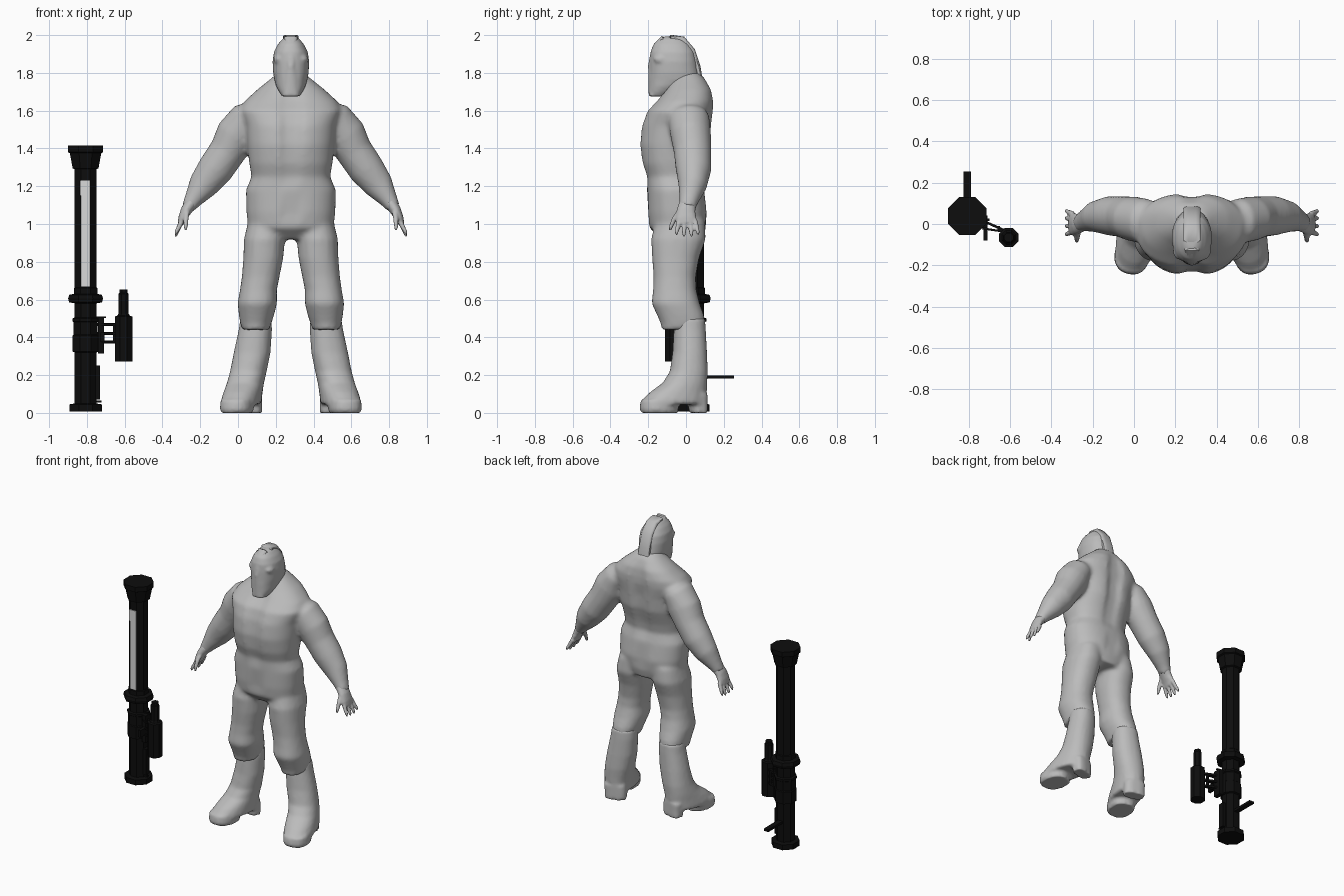
import bpy, bmesh, math
from mathutils import Vector, Matrix

CX = 0.28  # centre line of the figure


def mat(name, c):
    m = bpy.data.materials.new(name)
    m.diffuse_color = (c, c, c, 1)
    return m


GREY, BLACK, PALE = mat("grey", 0.5), mat("black", 0.004), mat("pale grey", 0.7)


def loft(bm, rings, n=20, flat=True, power=1.0, yaw=0, side=1):
    """Rings are (x, y, z, half width, half depth[, centre groove])."""
    pts = [Vector(r[:3]) for r in rings]
    rows = []
    for i, r in enumerate(rings):
        t = Vector((0, 0, 1)) if flat else (pts[min(i + 1, len(pts) - 1)] - pts[max(i - 1, 0)]).normalized()
        u = Vector((0, 1, 0)).cross(t)
        u = u.normalized() if u.length > 0.01 else Vector((1, 0, 0))
        v = t.cross(u)
        g = r[5] if len(r) > 5 else 0
        row = []
        for k in range(n):
            a = 2 * math.pi * (k + 0.5) / n
            c, s = math.cos(a), math.sin(a)
            c, s = (math.copysign(abs(q) ** power, q) for q in (c, s))
            d = s * (r[4] - g * math.exp(-(c * r[3] / 0.04) ** 2))
            p = pts[i] + Matrix.Rotation(yaw, 3, 'Z') @ (u * c * r[3] + v * d)
            row.append(bm.verts.new((p.x * side, p.y, p.z)))
        rows.append(row)
    faces = []
    for p, q in zip(rows, rows[1:]):
        for k in range(n):
            faces.append(bm.faces.new((p[k], p[(k + 1) % n], q[(k + 1) % n], q[k])))
    faces += [bm.faces.new(rows[0][::-1]), bm.faces.new(rows[-1])]
    bmesh.ops.recalc_face_normals(bm, faces=faces)


def both(bm, rings, **kw):
    for s in (1, -1):
        loft(bm, rings, side=s, **kw)


def finish(bm, name, m, x=0, voxel=0, smooth=0, angle=None):
    me = bpy.data.meshes.new(name)
    bm.to_mesh(me)
    bm.free()
    ob = bpy.data.objects.new(name, me)
    bpy.context.collection.objects.link(ob)
    ob.location.x = x
    me.materials.append(m)
    if voxel:
        r = ob.modifiers.new("blend", 'REMESH')
        r.mode, r.voxel_size, r.use_smooth_shade = 'VOXEL', voxel, True
        s = ob.modifiers.new("soften", 'SMOOTH')
        s.factor, s.iterations = 0.5, smooth
    elif angle:
        bpy.ops.object.select_all(action='DESELECT')
        ob.select_set(True)
        bpy.context.view_layer.objects.active = ob
        bpy.ops.object.shade_smooth_by_angle(angle=math.radians(angle))
    return ob


# Body: torso, arms and trousers blended together
bm = bmesh.new()
loft(bm, [(0, -.02, .92, .15, .11), (0, -.045, .98, .225, .15), (0, -.045, 1.06, .235, .16, .015),
          (0, -.055, 1.18, .238, .152), (0, -.065, 1.25, .208, .145, .015), (0, -.07, 1.32, .22, .165, .02),
          (0, -.06, 1.42, .232, .19, .03), (0, -.05, 1.52, .24, .19, .035), (0, -.03, 1.60, .27, .178, .03),
          (0, -.005, 1.65, .245, .155, .03), (0, .015, 1.71, .18, .125, .02), (0, .015, 1.77, .105, .085),
          (0, .01, 1.80, .07, .06)], n=40, power=.85)
both(bm, [(.16, .01, 1.59, .07, .09), (.235, .015, 1.555, .095, .11), (.285, .025, 1.475, .112, .108),
          (.335, .035, 1.385, .098, .1), (.40, .04, 1.29, .096, .095), (.465, .035, 1.205, .08, .076),
          (.52, .015, 1.125, .048, .052), (.545, .005, 1.085, .036, .045)], flat=False)
both(bm, [(.125, -.03, 1.02, .10, .13), (.14, -.04, .92, .109, .145), (.146, -.055, .82, .106, .125),
          (.16, -.06, .72, .10, .112), (.172, -.06, .65, .098, .115), (.178, -.055, .58, .105, .128),
          (.182, -.03, .52, .094, .125), (.186, -.015, .47, .082, .118), (.187, -.035, .44, .07, .095)], power=.9)
finish(bm, "body_suit", GREY, CX, .013, 6)

# Hands with fingers and thumb
bm = bmesh.new()
both(bm, [(.525, .01, 1.115, .035, .045), (.555, .0, 1.07, .03, .05), (.575, .0, 1.03, .022, .055),
          (.585, .003, 1.0, .016, .052)], flat=False, n=14)
for k, y in enumerate((-.038, -.008, .022, .048)):
    e = .01 * (k in (0, 3))
    both(bm, [(.575, y, 1.02, .015, .014), (.592, y * 1.15, .985, .013, .013),
              (.606, y * 1.3, .95 + e, .011, .011), (.612, y * 1.35, .932 + e, .006, .006)], flat=False, n=8)
both(bm, [(.55, -.03, 1.07, .016, .02), (.555, -.06, 1.03, .015, .016), (.557, -.078, .99, .012, .012),
          (.556, -.085, .965, .007, .007)], n=8)
finish(bm, "hands", GREY, CX, .0065, 3)

# Boots: shaft and foot, toe sole and heel block
bm = bmesh.new()
yaw = math.radians(14)
both(bm, [(.185, .02, .50, .082, .08), (.188, .02, .44, .088, .084), (.205, .02, .32, .097, .09),
          (.225, .015, .22, .096, .1), (.24, -.005, .16, .096, .118), (.253, -.04, .11, .098, .152),
          (.262, -.062, .07, .1, .172), (.262, -.064, .045, .1, .174)], yaw=yaw, power=.9)
both(bm, [(.285, -.14, .07, .085, .1), (.286, -.143, .02, .087, .103), (.286, -.14, .0, .082, .098)],
     yaw=yaw, power=.85)
both(bm, [(.23, .06, .10, .075, .05), (.225, .064, .05, .073, .045), (.225, .064, 0, .073, .045)],
     yaw=yaw, power=.7)
finish(bm, "boots", GREY, CX, .011, 4)

# Masked head with brow and beak ridge
bm = bmesh.new()
loft(bm, [(0, -.148, 1.675, .045, .045), (0, -.122, 1.70, .062, .076), (0, -.09, 1.73, .078, .105),
          (0, -.06, 1.765, .088, .135), (0, -.062, 1.80, .094, .13), (0, -.066, 1.86, .097, .125),
          (0, -.07, 1.91, .09, .118), (0, -.075, 1.95, .07, .098), (0, -.075, 1.98, .045, .07),
          (0, -.075, 1.992, .025, .045)], n=32, power=.9)
loft(bm, [(0, -.165, 1.678, .046, .033), (0, -.165, 1.75, .036, .034), (0, -.165, 1.84, .026, .036),
          (0, -.155, 1.90, .035, .035), (0, -.14, 1.93, .03, .03)], n=16, power=.8)
both(bm, [(.06, -.13, 1.855, .03, .035), (.055, -.13, 1.875, .038, .046), (.05, -.12, 1.905, .03, .04)], n=12)
finish(bm, "masked_head", GREY, CX, .008, 4)

# Raised crest running over the crown and down the back of the head
bm = bmesh.new()
loft(bm, [(0, -.15, 1.945, .024, .02), (0, -.12, 1.98, .036, .018), (0, -.08, 1.988, .042, .014),
          (0, -.02, 1.975, .042, .02), (0, .03, 1.915, .042, .02), (0, .06, 1.83, .042, .018),
          (0, .075, 1.77, .042, .012)], n=12, flat=False, power=.6)
finish(bm, "head_crest", GREY, CX, angle=45)

# Launcher tube with flared muzzle and foot, as one octagonal turning
TX, TY = -.807, .038
bm = bmesh.new()
prof = [(.008, .093), (.045, .093), (.05, .062), (.32, .062), (.325, .074), (.41, .074), (.415, .068),
        (.48, .068), (.485, .075), (.50, .075), (.505, .062), (.58, .062), (.585, .094), (.605, .1),
        (.625, .094), (.63, .067), (.66, .067), (.665, .062), (1.29, .062), (1.295, .074),
        (1.375, .09), (1.38, .1), (1.415, .1)]
loft(bm, [(TX, TY, z, r, r) for z, r in prof], n=8)
finish(bm, "launcher_tube", BLACK)

# Sight: wide lower barrel and narrow upper barrel
bm = bmesh.new()
loft(bm, [(-.606, -.065, z, r, r) for z, r in
          ((.272, .05), (.51, .05), (.515, .036), (.525, .029), (.63, .029), (.635, .024), (.652, .024))], n=8)
finish(bm, "sight_barrel", BLACK)


def box(name, c, s, m=BLACK, yaw=0):
    bm = bmesh.new()
    bmesh.ops.create_cube(bm, size=1, matrix=Matrix.Translation(c) @ Matrix.Rotation(yaw, 4, 'Z')
                          @ Matrix.Diagonal((*s, 1)))
    finish(bm, name, m)


# Sight bracket struts
for z in (.375, .42, .468):
    box("sight_strut", (-.685, -.005, z), (.13, .012, .014), yaw=-.42)
    box("sight_strut", (-.675, -.03, z), (.12, .01, .01), yaw=-.15)
box("bracket_plate", (-.725, .01, .41), (.03, .06, .19))
box("bracket_post", (-.655, -.02, .42), (.012, .02, .1))
box("bracket_knob", (-.718, -.05, .40), (.02, .06, .05))
box("tube_pin", (-.725, .02, .507), (.05, .012, .008))

# Rear grip, trigger housing and pale stripe
box("rear_grip", (TX, .175, .19), (.036, .16, .016))
box("trigger_housing", (-.742, .03, .16), (.025, .04, .18))
box("trigger_guard", (-.74, .02, .06), (.035, .012, .012))
box("front_stripe", (TX, -.021, .95), (.046, .008, .56), PALE)
box("front_stripe_top", (TX - .012, -.0205, 1.19), (.036, .008, .08), PALE)
